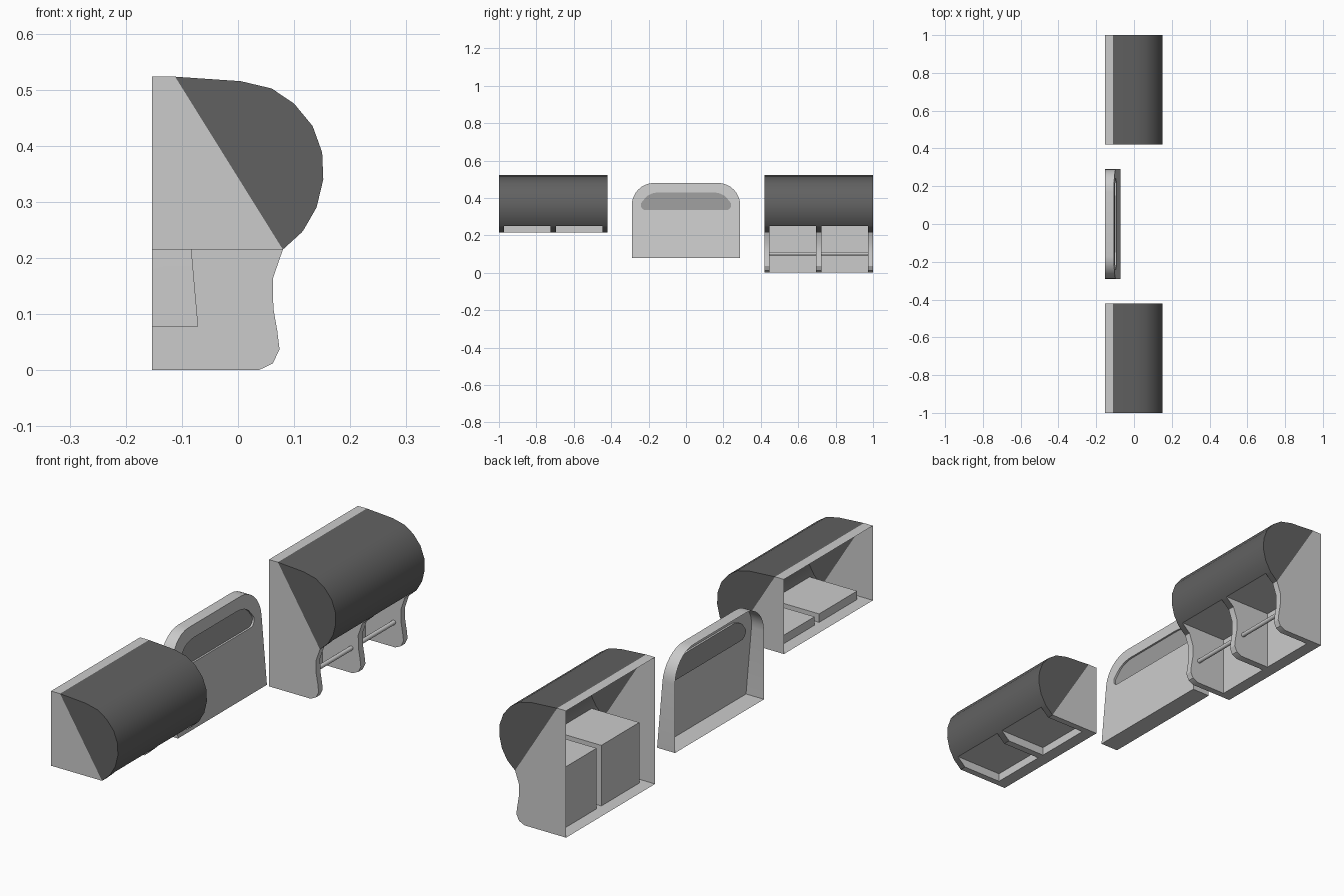
import bpy, bmesh, math

if "Cube" in bpy.data.objects:
    bpy.data.objects.remove(bpy.data.objects["Cube"])

BACK, WALL, CEIL, SEAM, TOP = -0.153, -0.10, 0.25, 0.215, 0.523


def material(name, v):
    m = bpy.data.materials.new(name)
    m.diffuse_color = (v, v, v, 1)
    m.use_nodes = True
    m.node_tree.nodes["Principled BSDF"].inputs["Base Color"].default_value = m.diffuse_color
    return m


DARK = material("dark_plastic", 0.12)
TINT = material("tinted_recess", 0.33)


def finish(bm, name, mats=()):
    bmesh.ops.remove_doubles(bm, verts=bm.verts, dist=1e-5)
    bmesh.ops.recalc_face_normals(bm, faces=bm.faces)
    me = bpy.data.meshes.new(name)
    bm.to_mesh(me)
    bm.free()
    ob = bpy.data.objects.new(name, me)
    bpy.context.collection.objects.link(ob)
    for m in mats:
        me.materials.append(m)
    bpy.ops.object.select_all(action='DESELECT')
    ob.select_set(True)
    bpy.context.view_layer.objects.active = ob
    bpy.ops.object.shade_smooth_by_angle(angle=math.radians(32))
    return ob


def face(bm, pts):
    return bm.faces.new([bm.verts.new(p) for p in pts])


def side(bm, prof, y):
    face(bm, [(x, y, z) for x, z in prof])


def strip(bm, prof, y0, y1):
    for (xa, za), (xb, zb) in zip(prof, prof[1:]):
        face(bm, [(xa, y0, za), (xb, y0, zb), (xb, y1, zb), (xa, y1, za)])


# Side profiles (x, z), running from top to bottom
HOOD = [(-0.112, TOP), (0.005, 0.515), (0.06, 0.502), (0.1, 0.475), (0.133, 0.435),
        (0.15, 0.388), (0.152, 0.34), (0.14, 0.29), (0.117, CEIL)]
LIP = [(0.117, CEIL), (0.113, 0.245), (0.08, SEAM)]
LEG = [(0.08, SEAM), (0.062, 0.163), (0.063, 0.11), (0.07, 0.07), (0.074, 0.037),
       (0.062, 0.012), (0.037, 0.0)]


def dispenser(name, y0, tall):
    cuts = [y0 + d for d in (0, 0.027, 0.275, 0.305, 0.553, 0.58)]
    front = LEG if tall else LEG[:1]
    base = front[-1][1]

    # Dark hood: curved skin and end segments
    bm = bmesh.new()
    for i in range(5):
        strip(bm, HOOD, cuts[i], cuts[i + 1])
        if i % 2 == 0:
            strip(bm, LIP, cuts[i], cuts[i + 1])
    for y in (cuts[0], cuts[5]):
        side(bm, HOOD + LIP[1:], y)
    finish(bm, name + "_hood", [DARK])

    # Open-backed housing: end walls, top strip, base and front edges
    bm = bmesh.new()
    for y in (cuts[0], cuts[5]):
        side(bm, [(BACK, TOP), HOOD[0]] + front + [(BACK, base)], y)
    for i in range(5):
        a, b = cuts[i], cuts[i + 1]
        strip(bm, [(BACK, TOP), HOOD[0]], a, b)
        strip(bm, [(BACK, base), (WALL, base)], a, b)
        if i % 2 == 0:
            strip(bm, front + [(WALL, base)], a, b)
        else:
            # Roll compartment, open at the front and below
            strip(bm, [(WALL, base), (WALL, CEIL), LIP[0]], a, b)
            for y in (a, b):
                side(bm, [(WALL, CEIL)] + LIP + front[1:] + [(WALL, base)], y)
    finish(bm, name + "_housing")

    # Roll spindles
    if tall:
        for i in (1, 3):
            bm = bmesh.new()
            bmesh.ops.create_cone(bm, cap_ends=True, segments=16, radius1=0.009,
                                  radius2=0.009, depth=cuts[i + 1] - cuts[i])
            ob = finish(bm, name + "_spindle")
            ob.rotation_euler.x = math.pi / 2
            ob.location = (0.03, (cuts[i] + cuts[i + 1]) / 2, 0.102)


dispenser("short_dispenser", -1.0, False)
dispenser("tall_dispenser", 0.42, True)


# Centre panel: open-backed shell with sloping front and shallow grip recess
def arc(cy, cz, ry, rz, a0, a1, n=8):
    return [(cy + ry * math.cos(math.radians(a0 + (a1 - a0) * i / n)),
             cz + rz * math.sin(math.radians(a0 + (a1 - a0) * i / n))) for i in range(n + 1)]


def mirrored(half):
    return half + [(-y, z) for y, z in reversed(half)]


def slope(z):
    return -0.071 - (z - 0.078) * 0.088


outer = mirrored([(0.29, 0.078)] + arc(0.17, 0.36, 0.12, 0.12, 0, 90))
inner = mirrored(arc(0.215, 0.362, 0.027, 0.027, -90, 20, 6)
                 + arc(0.14, 0.37, 0.09, 0.06, 25, 90, 6))
bm = bmesh.new()
edges = []
for loop in (outer, inner):
    vs = [bm.verts.new((slope(z), y, z)) for y, z in loop]
    edges += [bm.edges.new((vs[i - 1], vs[i])) for i in range(len(vs))]
bmesh.ops.triangle_fill(bm, edges=edges, use_beauty=True)
for loop, depth in ((outer, None), (inner, 0.008)):
    for (ya, za), (yb, zb) in zip(loop, loop[1:] + loop[:1]):
        xa = BACK if depth is None else slope(za) - depth
        xb = BACK if depth is None else slope(zb) - depth
        face(bm, [(slope(za), ya, za), (slope(zb), yb, zb), (xb, yb, zb), (xa, ya, za)])
finish(bm, "centre_panel")

bm = bmesh.new()
face(bm, [(slope(z) - 0.008, y, z) for y, z in inner])
finish(bm, "panel_grip_recess", [TINT])
